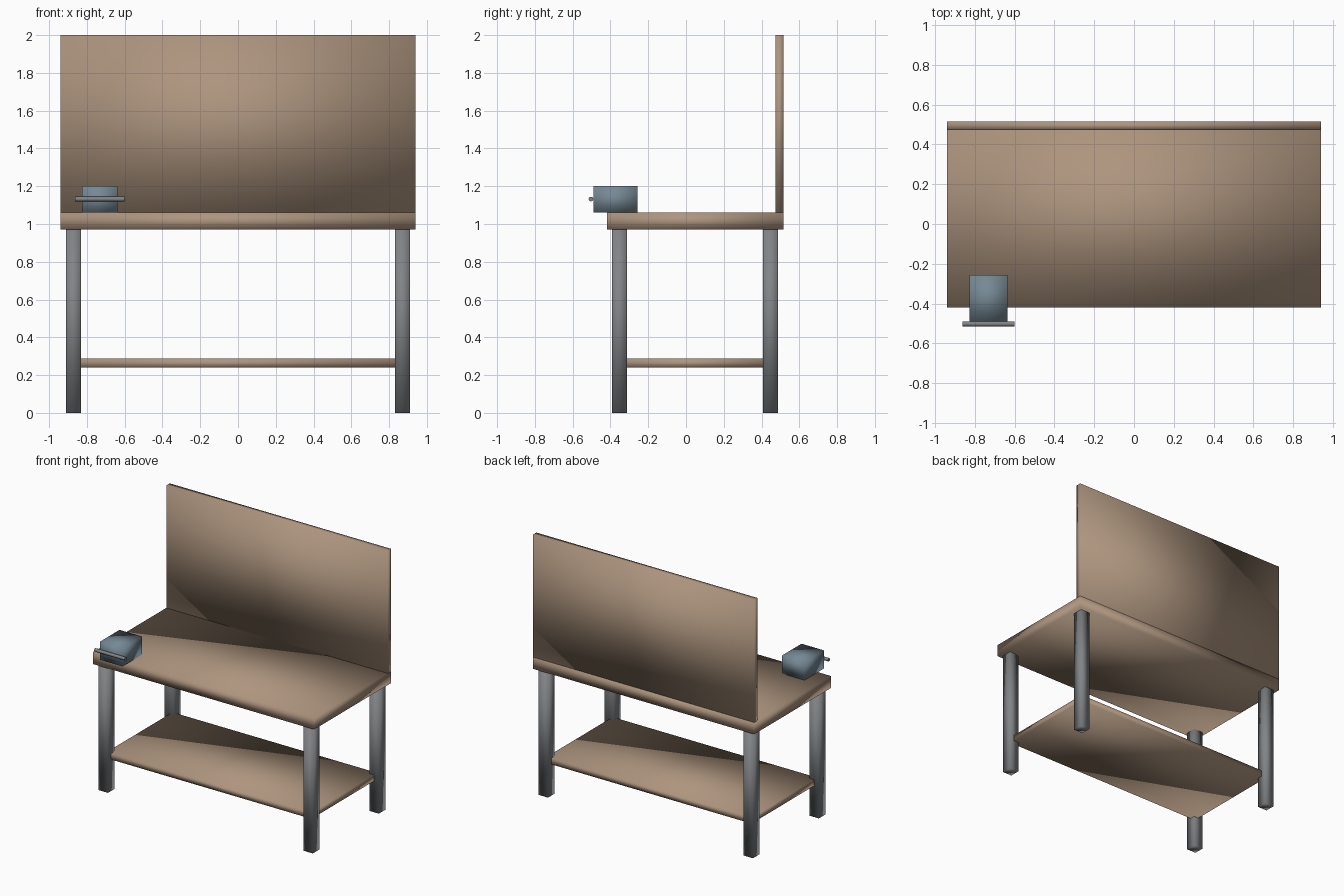
import bpy
import math

if "Cube" in bpy.data.objects:
    bpy.data.objects.remove(bpy.data.objects["Cube"])

def material(name, rgb):
    m = bpy.data.materials.new(name)
    m.diffuse_color = (*rgb, 1.0)
    m.use_nodes = True
    m.node_tree.nodes["Principled BSDF"].inputs["Base Color"].default_value = m.diffuse_color
    return m

wood = material("wood", (0.42, 0.30, 0.21))
steel = material("steel", (0.22, 0.23, 0.24))
blue_steel = material("blue_steel", (0.18, 0.25, 0.30))

def finish(name, mat):
    obj = bpy.context.object
    obj.name = name
    obj.data.materials.append(mat)
    bpy.ops.object.shade_smooth()
    return obj

def box(name, x, y, z, mat):
    """Box from (min, max) ranges on each axis."""
    ranges = (x, y, z)
    bpy.ops.mesh.primitive_cube_add(size=1, location=[(a + b) / 2 for a, b in ranges])
    bpy.context.object.scale = [b - a for a, b in ranges]
    bpy.ops.object.transform_apply(location=False, rotation=False, scale=True)
    return finish(name, mat)

MID_Y = 0.048          # bench centre in depth
LEG_X, LEG_Y = 0.87, 0.40
LEG_R = 0.04

# Worktop, back panel and lower shelf
box("worktop", (-0.94, 0.94), (-0.419, 0.515), (0.97, 1.06), wood)
box("back_panel", (-0.94, 0.94), (0.473, 0.515), (1.06, 2.0), wood)
box("lower_shelf", (-LEG_X, LEG_X), (MID_Y - LEG_Y, MID_Y + LEG_Y), (0.24, 0.287), wood)

# Four square legs
for side, sx in (("left", -1), ("right", 1)):
    for end, sy in (("front", -1), ("back", 1)):
        cx, cy = sx * LEG_X, MID_Y + sy * LEG_Y
        box(f"{end}_{side}_leg", (cx - LEG_R, cx + LEG_R),
            (cy - LEG_R, cy + LEG_R), (0.0, 0.97), steel)

# Vise block overhanging the front edge, with its handle bar
box("vise_body", (-0.827, -0.637), (-0.491, -0.256), (1.06, 1.20), blue_steel)
bpy.ops.mesh.primitive_cylinder_add(vertices=12, radius=0.0125, depth=0.26,
                                    location=(-0.732, -0.503, 1.132),
                                    rotation=(0, math.pi / 2, 0))
handle = finish("vise_handle", steel)
bpy.ops.object.shade_smooth_by_angle(angle=math.radians(40))
